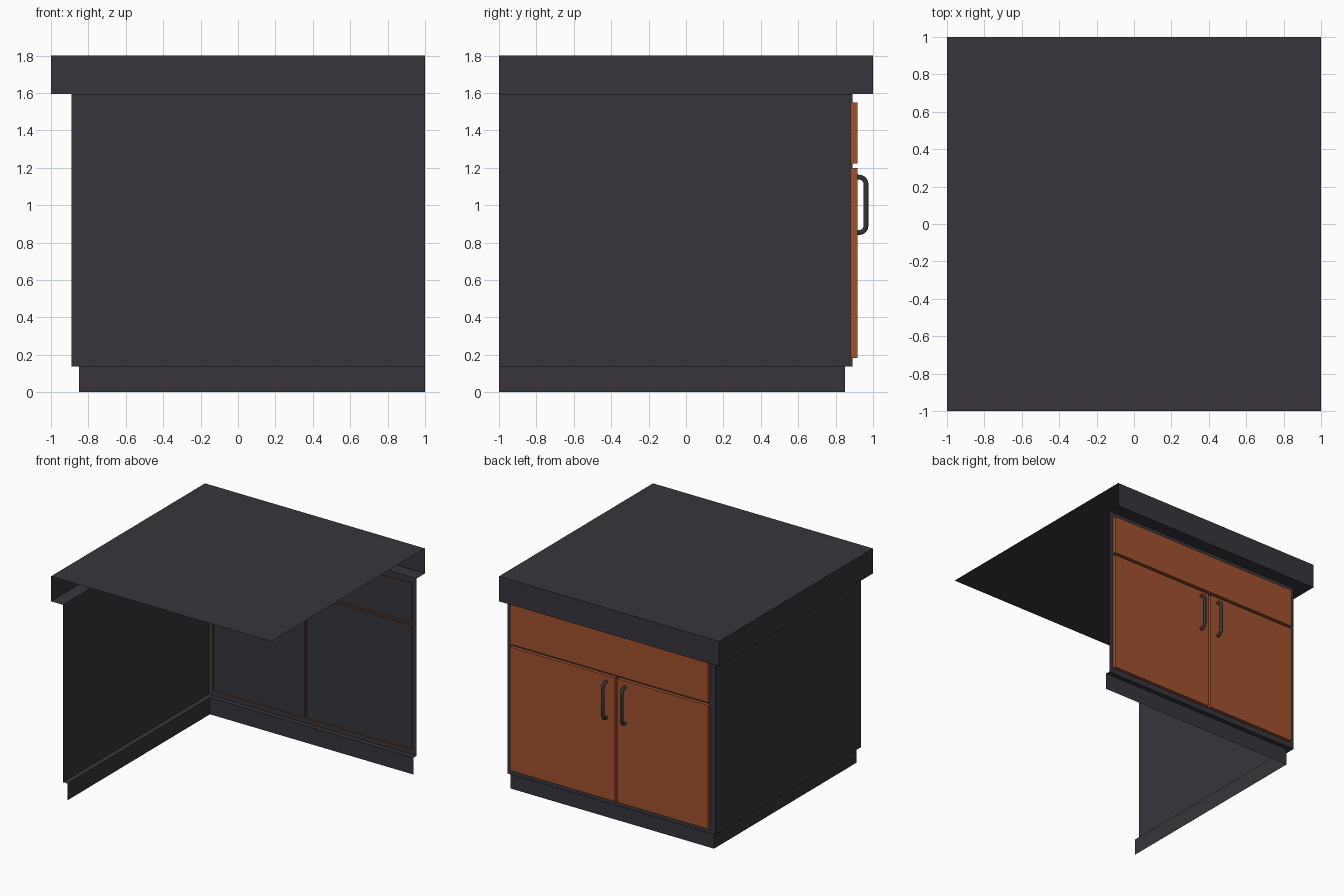
import bpy, bmesh, math

if "Cube" in bpy.data.objects:
    bpy.data.objects.remove(bpy.data.objects["Cube"])


def material(name, rgb):
    m = bpy.data.materials.new(name)
    m.diffuse_color = (*rgb, 1.0)
    m.use_nodes = True
    m.node_tree.nodes["Principled BSDF"].inputs["Base Color"].default_value = m.diffuse_color
    return m


CHARCOAL = material("charcoal", (0.038, 0.036, 0.044, 1)[:3])
WOOD = material("brown_wood", (0.352, 0.085, 0.027))
HANDLE = material("dark_metal", (0.033, 0.036, 0.044))


def new_object(name, bm, mat):
    me = bpy.data.meshes.new(name)
    bm.to_mesh(me)
    bm.free()
    me.materials.append(mat)
    ob = bpy.data.objects.new(name, me)
    bpy.context.collection.objects.link(ob)
    return ob


def l_shell(name, profile, top=None):
    """Sweep an (offset, height) profile along the back and left sides; front and right stay open."""
    bm = bmesh.new()
    rows = [[bm.verts.new(p) for p in ((1, d, z), (-d, d, z), (-d, -1, z))]
            for d, z in profile]
    for a, b in zip(rows, rows[1:]):
        for i in range(2):
            bm.faces.new((a[i], a[i + 1], b[i + 1], b[i]))
    if top:
        bm.faces.new(rows[-1] + [bm.verts.new((1, -1, profile[-1][1]))])
    return new_object(name, bm, CHARCOAL)


# Open shell: plinth, cabinet walls, worktop with overhang
l_shell("plinth", [(0.85, 0), (0.85, 0.138)])
l_shell("cabinet_walls", [(0.85, 0.138), (0.89, 0.138), (0.89, 1.595)])
l_shell("worktop", [(0.89, 1.595), (1, 1.595), (1, 1.8)], top=True)


def panel(name, x0, x1, z0, z1, y0=0.88, y1=0.917):
    """Box panel with an open back whose rim pokes through the wall."""
    bm = bmesh.new()
    ring = ((x0, z0), (x0, z1), (x1, z1), (x1, z0))
    back = [bm.verts.new((x, y0, z)) for x, z in ring]
    face = [bm.verts.new((x, y1, z)) for x, z in ring]
    bm.faces.new(face)
    for i in range(4):
        j = (i + 1) % 4
        bm.faces.new((back[i], back[j], face[j], face[i]))
    return new_object(name, bm, WOOD)


# Drawer front and two doors
panel("drawer_front", -0.843, 0.96, 1.223, 1.548)
panel("left_door", -0.843, -0.013, 0.184, 1.2)
panel("right_door", 0.005, 0.96, 0.184, 1.2)


def handle(name, x):
    """Round bar bent into a bow handle."""
    y, r, zc, half = 0.962, 0.036, 1.002, 0.148
    pts = [(0.912, half)]
    pts += [(y - r + r * math.sin(a), half - r + r * math.cos(a))
            for a in (i * math.pi / 12 for i in range(7))]
    pts += [(py, -pz) for py, pz in reversed(pts)]
    cu = bpy.data.curves.new(name, 'CURVE')
    cu.dimensions = '3D'
    cu.bevel_depth = 0.0135
    cu.bevel_resolution = 3
    cu.use_fill_caps = True
    sp = cu.splines.new('POLY')
    sp.points.add(len(pts) - 1)
    for p, (py, pz) in zip(sp.points, pts):
        p.co = (x, py, zc + pz, 1)
    cu.materials.append(HANDLE)
    ob = bpy.data.objects.new(name, cu)
    bpy.context.collection.objects.link(ob)


handle("left_handle", -0.088)
handle("right_handle", 0.083)
